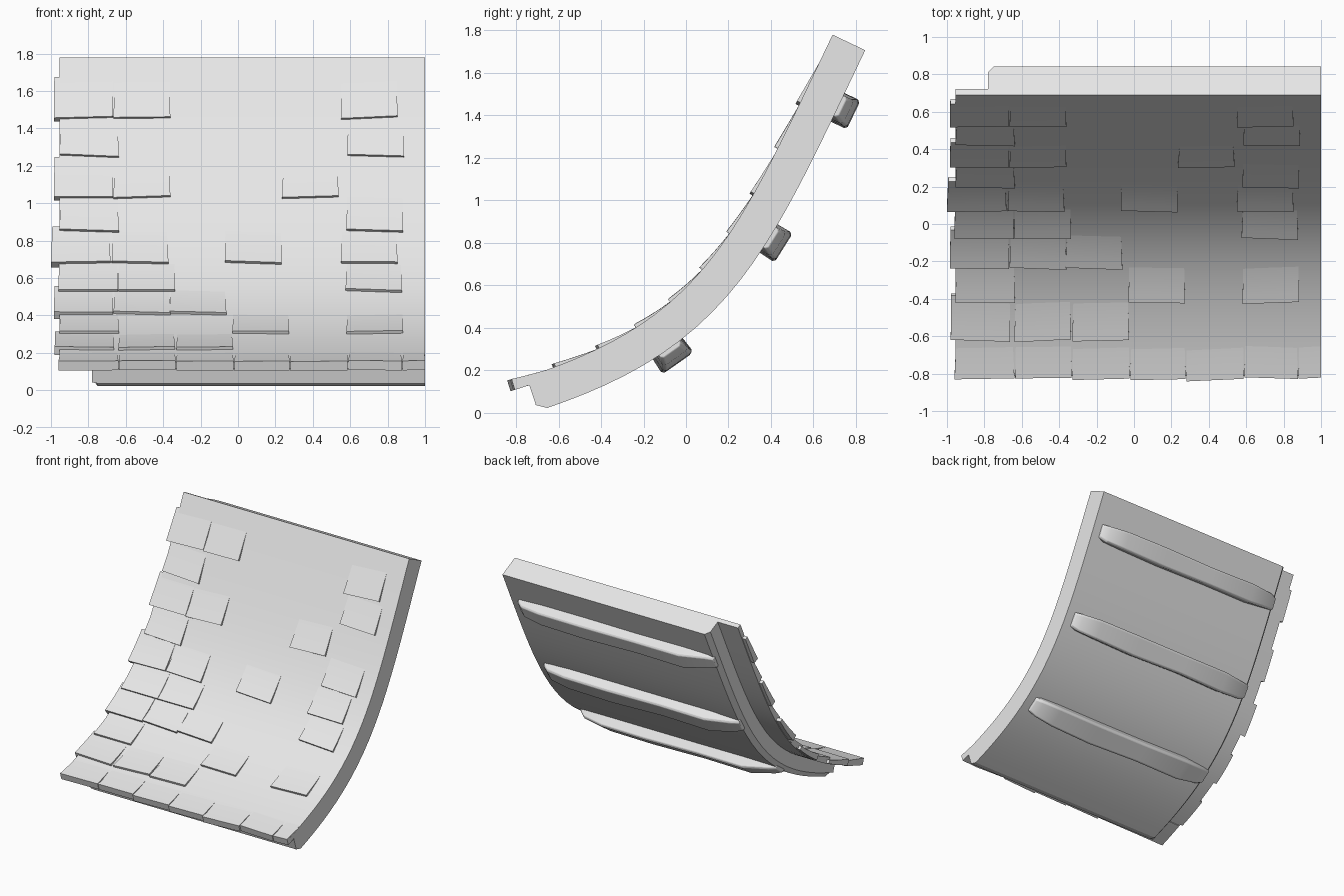
import bpy, bmesh, math, random
from mathutils import Vector
from mathutils.geometry import interpolate_bezier

random.seed(4)
if "Cube" in bpy.data.objects:
    bpy.data.objects.remove(bpy.data.objects["Cube"], do_unlink=True)

grey = bpy.data.materials.new("light_grey")
grey.use_nodes = True
grey.diffuse_color = (0.8, 0.8, 0.8, 1)
grey.node_tree.nodes["Principled BSDF"].inputs["Base Color"].default_value = (0.8, 0.8, 0.8, 1)

# Swept roof line, running from the ridge down to the eave
line = interpolate_bezier(Vector((0, 0.69, 1.78)), Vector((0, 0.211, 0.778)),
                          Vector((0, 0.075, 0.42)), Vector((0, -0.83, 0.145)), 300)
run = [0.0]
for a, b in zip(line, line[1:]):
    run.append(run[-1] + (b - a).length)


def distance_at(y):
    """Distance down the slope where the roof line crosses y."""
    i = next((i for i, p in enumerate(line) if p.y <= y), len(line) - 1)
    return run[i] - (y - line[i].y) if i == len(line) - 1 else run[i]


def place(x, s, depth):
    """Point at x, distance s down the slope, depth below the surface."""
    i = next((i for i in range(len(run) - 1) if run[i + 1] >= s), len(run) - 2)
    t = (line[i + 1] - line[i]).normalized()
    p = line[i] + t * (s - run[i])
    return Vector((x, p.y - t.z * depth, p.z + t.y * depth))


def loft(name, rings, bevel=0.0):
    """Solid through a series of matching rings, capped at both ends."""
    bm = bmesh.new()
    loops = [[bm.verts.new(p) for p in ring] for ring in rings]
    n = len(loops[0])
    for a, b in zip(loops, loops[1:]):
        for i in range(n):
            j = (i + 1) % n
            bm.faces.new((a[i], a[j], b[j], b[i]))
    bm.faces.new(loops[0])
    bm.faces.new(loops[-1])
    bmesh.ops.recalc_face_normals(bm, faces=bm.faces)
    mesh = bpy.data.meshes.new(name)
    bm.to_mesh(mesh)
    bm.free()
    obj = bpy.data.objects.new(name, mesh)
    bpy.context.collection.objects.link(obj)
    mesh.materials.append(grey)
    if bevel:
        mod = obj.modifiers.new("soft_edges", 'BEVEL')
        mod.width, mod.segments = bevel, 2
    bpy.ops.object.select_all(action='DESELECT')
    obj.select_set(True)
    bpy.context.view_layer.objects.active = obj
    bpy.ops.object.shade_smooth_by_angle(angle=math.radians(30))
    return obj


def spread(a, b, count):
    return [a + (b - a) * i / count for i in range(count + 1)]


# Thin roof covering
loft("roof_covering", [[place(x, s, d) for x, d in
     ((-0.955, 0), (1, 0), (1, 0.035), (-0.955, 0.035))]
     for s in spread(0, distance_at(-0.81), 28)])

# Thick roof body with chamfered free edges
section = ((-0.78, 0.03), (-0.78, 0.135), (-0.75, 0.17), (1, 0.17), (1, 0.03))
body = [[place(x, s, d) for x, d in section] for s in spread(0, distance_at(-0.705), 24)]
body.append([place(x, distance_at(-0.745), min(d, 0.14)) for x, d in section])
loft("roof_body", body)


# Shingles: lower edge raised, upper edge sinking into the covering
def shingle(name, x0, x1, y, lift=0.02, base=0.03, length=0.25):
    front = distance_at(y)
    skew = random.uniform(-0.009, 0.009)
    narrow = random.uniform(0.002, 0.01)
    rings = []
    for t in spread(0, 1, 5):
        high = 0.003 - lift * (1 - t)
        left, right = x0 + narrow * t, x1 - narrow * t
        sl = front - skew - length * t
        sr = front + skew - length * t
        rings.append([place(left, sl, high), place(right, sr, high),
                      place(right, sr, base), place(left, sl, base)])
    loft(name, rings)


rows = [
    (0.535, (-0.985, -0.665, 0.55)),
    (0.435, (-0.955, 0.585)),
    (0.32, (-0.985, -0.665, 0.235)),
    (0.21, (-0.955, 0.58)),
    (0.08, (-1.0, -0.675, -0.07, 0.55)),
    (-0.065, (-0.96, -0.64, 0.575)),
    (-0.23, (-0.985, -0.665, -0.365)),
    (-0.41, (-0.955, -0.03, 0.58)),
    (-0.615, (-0.98, -0.64, -0.33)),
]
for r, (y, lefts) in enumerate(rows):
    for c, x in enumerate(lefts):
        shingle(f"shingle_{r + 1}_{c + 1}", x, x + (0.318 if x < -0.9 else 0.303), y)

# Full row of thicker shingles along the eave
eave = [-0.96, -0.635, -0.33, -0.02, 0.28, 0.59, 0.88, 1.0]
for i, (a, b) in enumerate(zip(eave, eave[1:])):
    shingle(f"eave_shingle_{i + 1}", a, b - (0.004 if b < 1 else 0),
            -0.825 - random.uniform(-0.008, 0.008), 0.014, 0.042, 0.22)

# Rough-hewn battens under the roof: (x, half width, outer depth) stations
stations = [(-0.76, 0.05, 0.185), (-0.7, 0.06, 0.205), (-0.5, 0.072, 0.25),
            (-0.1, 0.068, 0.245), (0.35, 0.074, 0.252), (0.72, 0.07, 0.248),
            (0.88, 0.062, 0.225), (0.93, 0.052, 0.19)]
for i, y in enumerate((0.565, 0.25, -0.18)):
    mid = distance_at(y)
    rings = []
    for x, w, d in stations:
        s = mid + random.uniform(-0.005, 0.005)
        rings.append([place(x, s - w, 0.15), place(x, s - w, d - 0.012),
                      place(x, s - w + 0.012, d), place(x, s + w - 0.012, d),
                      place(x, s + w, d - 0.012), place(x, s + w, 0.15)])
    loft(f"batten_{i + 1}", rings, 0.004)
